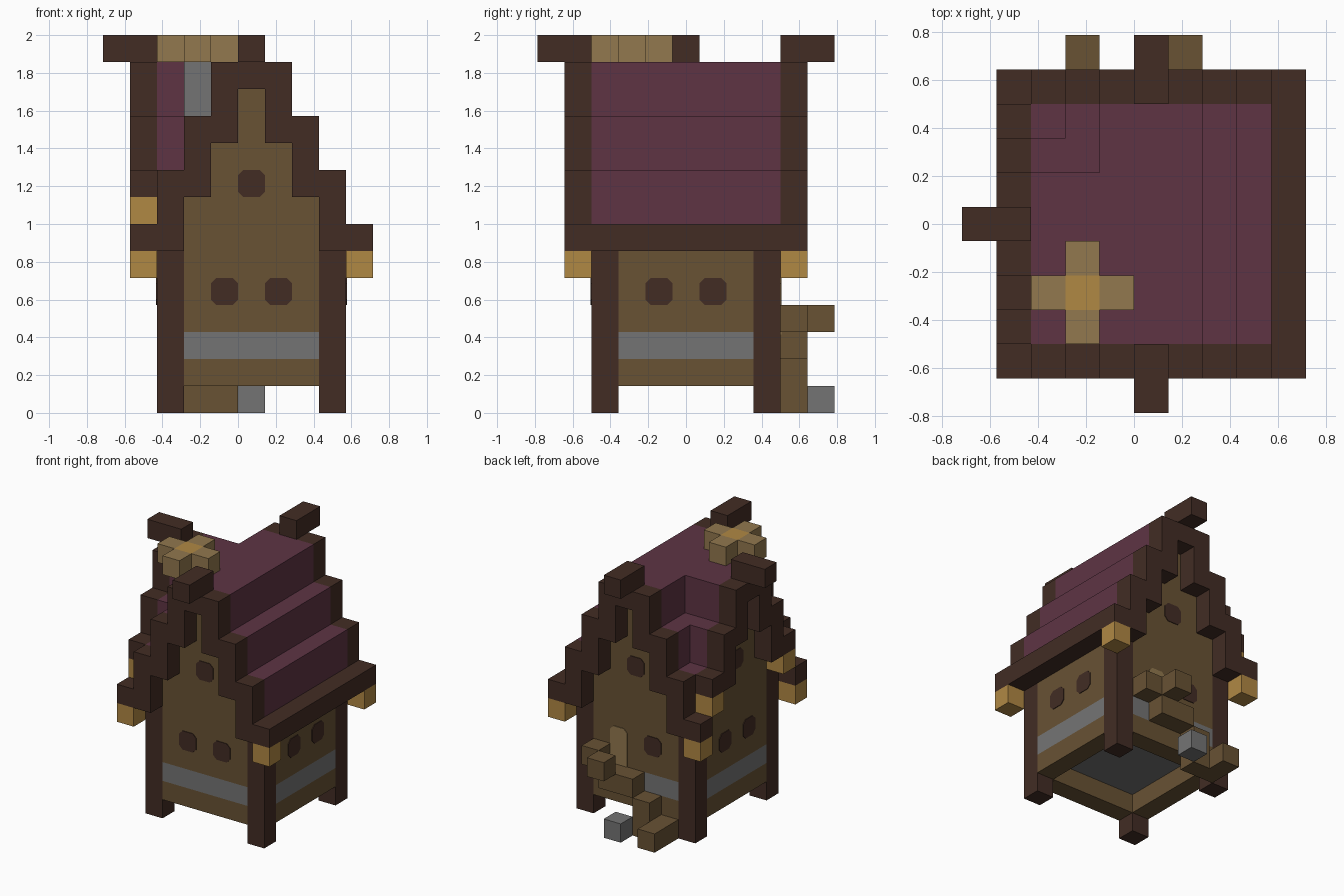
import bpy, bmesh
from mathutils import Vector

cube = bpy.data.objects.get("Cube")
if cube:
    bpy.data.objects.remove(cube)

U = 1 / 7  # one block


def linear(c):
    c /= 255
    return c / 12.92 if c <= 0.04045 else ((c + 0.055) / 1.055) ** 2.4


def material(name, *rgb):
    m = bpy.data.materials.new(name)
    m.use_nodes = True
    col = [linear(c) for c in rgb] + [1]
    m.diffuse_color = col
    m.node_tree.nodes["Principled BSDF"].inputs["Base Color"].default_value = col
    return m


DARK = material("dark timber", 66, 44, 36)
WOOD = material("brown wood", 104, 82, 52)
STONE = material("grey stone", 116, 116, 116)
GLOW = material("lantern orange", 176, 136, 68)
TAN = material("pale tan", 146, 120, 78)
ROOF = material("plum roof", 94, 52, 68)


def finish(name, bm, mat):
    bmesh.ops.recalc_face_normals(bm, faces=bm.faces)
    mesh = bpy.data.meshes.new(name)
    bm.to_mesh(mesh)
    bm.free()
    mesh.materials.append(mat)
    ob = bpy.data.objects.new(name, mesh)
    bpy.context.collection.objects.link(ob)
    return ob


def part(name, mat, *boxes):
    """One object from boxes given as (x0, x1, y0, y1, z0, z1) in blocks."""
    bm = bmesh.new()
    for x0, x1, y0, y1, z0, z1 in boxes:
        vs = bmesh.ops.create_cube(bm, size=1)["verts"]
        for v in vs:
            v.co = Vector((x1 if v.co.x > 0 else x0,
                           y1 if v.co.y > 0 else y0,
                           z1 if v.co.z > 0 else z0)) * U
    return finish(name, bm, mat)


def plate(name, mat, axis, plane, side, a, z0, z1):
    """Thin chamfered plate one block wide, lying on a wall."""
    c = 0.2
    outline = [(a + c, z0), (a + 1 - c, z0), (a + 1, z0 + c), (a + 1, z1 - c),
               (a + 1 - c, z1), (a + c, z1), (a, z1 - c), (a, z0 + c)]
    bm = bmesh.new()
    pts = [(plane, p, z) if axis == "x" else (p, plane, z) for p, z in outline]
    face = bm.faces.new([bm.verts.new(Vector(p) * U) for p in pts])
    out = bmesh.ops.extrude_face_region(bm, geom=[face])["geom"]
    shift = Vector((side, 0, 0) if axis == "x" else (0, side, 0)) * 0.005
    bmesh.ops.translate(bm, vec=shift, verts=[g for g in out if isinstance(g, bmesh.types.BMVert)])
    return finish(name, bm, mat)


# Stepped gable: bottom and top of each block column out from the ridge
STEPS = [(12, 13), (10, 13), (8, 11), (6, 9)]
ENDS = (("front", -1), ("back", 1))


def span(a, b):
    return min(a, b), max(a, b)


# Corner posts
for end, s in ENDS:
    y = span(2.5 * s, 3.5 * s)
    part(end + "_left_post", DARK, (3, 4, *y, 0, 6))
    part(end + "_right_post", DARK, (-3, -2, *y, 0, 8))

# Floor sill, stone course and walls
part("floor_sill", WOOD, (-2, 3, -3.5, -2.5, 1, 2), (-2, 3, 2.5, 3.5, 1, 2),
     (-3, -2, -2.5, 2.5, 1, 2), (3, 4, -2.5, 2.5, 1, 2))
part("stone_course", STONE, (-2, 3, -3.5, 3.5, 2, 3), (-3, 4, -2.5, 2.5, 2, 3))
part("walls", WOOD, (-2, 3, -3.5, 3.5, 3, 8), (-3, 4, -2.5, 2.5, 3, 6),
     (-3, 3, -2.5, 2.5, 6, 8))
part("main_gable", WOOD, (-1, 2, -3.5, 3.5, 8, 10), (0, 1, -3.5, 3.5, 10, 12))
part("dormer_gable", WOOD, (-3, 0, -1.5, 1.5, 8, 10), (-3, 0, -0.5, 0.5, 10, 12))

# Main roof, left open where the dormer stands
shell = []
for i, (z0, z1) in enumerate(STEPS):
    shell.append((i, i + 1, -3.5, 3.5, z0, z1))
    if 0 < i < 3:
        shell.append((-i, 1 - i, -3.5, 3.5, z0, z1))
for end, s in ENDS:
    shell.append((-3, -2, *span(2.5 * s, 3.5 * s), 8, 9))
part("main_roof", ROOF, *shell)

# Dormer roof
shell = []
for i, (z0, z1) in enumerate(STEPS[:3]):
    for s in (-1, 1):
        shell.append((-3, -1, *span(s * (i - 0.5), s * (i + 0.5)), z0, z1))
part("dormer_roof", ROOF, *shell)

# Stepped timber trim, ridge beams and eaves
for end, s in ENDS:
    y = span(3.5 * s, 4.5 * s)
    trim = [(i, i + 1, *y, z0, z1) for i, (z0, z1) in enumerate(STEPS)]
    trim += [(-i, 1 - i, *y, z0, z1) for i, (z0, z1) in enumerate(STEPS) if i]
    part(end + "_gable_trim", DARK, *trim)
    part(end + "_ridge_beam", DARK, (0, 1, *span(3.5 * s, 5.5 * s), 13, 14))
    part(end + "_right_eave", DARK, (-4, -3, *y, 6, 7))
part("left_eave", DARK, (4, 5, -4.5, 4.5, 6, 7))

trim = []
for i, (z0, z1) in enumerate(STEPS[:3] + [(8, 9)]):
    for s in ((-1, 1) if i else (1,)):
        trim.append((-4, -3, *span(s * (i - 0.5), s * (i + 0.5)), z0, z1))
part("dormer_trim", DARK, *trim)
part("dormer_ridge_beam", DARK, (-5, -3, -0.5, 0.5, 13, 14))

# Hanging lanterns
for end, s in ENDS:
    y = span(3.5 * s, 4.5 * s)
    part(end + "_left_lantern", GLOW, (4, 5, *y, 5, 6))
    part(end + "_right_lantern", GLOW, (-4, -3, *y, 5, 6))
    part(end + "_dormer_lantern", GLOW, (-4, -3, *span(2.5 * s, 3.5 * s), 7, 8))

# Windows and door
for end, s in ENDS:
    plate(end + "_gable_window", DARK, "y", 3.5 * s, s, 0, 8, 9)
    plate(end + "_right_window", DARK, "y", 3.5 * s, s, -1, 4, 5)
plate("front_left_window", DARK, "y", -3.5, -1, 1, 4, 5)
for side, x, s in (("left", 4, 1), ("right", -3, -1)):
    for end, a in (("front", -1.5), ("back", 0.5)):
        plate(f"{side}_side_{end}_window", DARK, "x", x, s, a, 4, 5)
plate("dormer_window", DARK, "x", -3, -1, -0.5, 8, 9)
plate("back_door", TAN, "y", 3.5, 1, 1, 2.7, 5)

# Chimney with its glowing cap
part("chimney", STONE, (-2, -1, -2.5, -1.5, 10, 13))
part("chimney_ember", GLOW, (-2, -1, -2.5, -1.5, 13, 14))
part("chimney_smoke", TAN, (-3, -2, -2.5, -1.5, 13, 14), (-1, 0, -2.5, -1.5, 13, 14),
     (-2, -1, -3.5, -2.5, 13, 14), (-2, -1, -1.5, -0.5, 13, 14))

# Back steps, landing, railings and loose stone
part("back_steps", WOOD, (-2, -1, 3.5, 5.5, 0, 1), (-1, 0, 3.5, 4.5, 0, 2),
     (0, 1, 3.5, 4.5, 2, 3))
part("landing", WOOD, (1, 2, 3.5, 4.5, 2, 3))
part("landing_rails", WOOD, (2, 3, 3.5, 4.5, 3, 4), (1, 2, 4.5, 5.5, 3, 4))
part("ground_stone", STONE, (0, 1, 4.5, 5.5, 0, 1))
